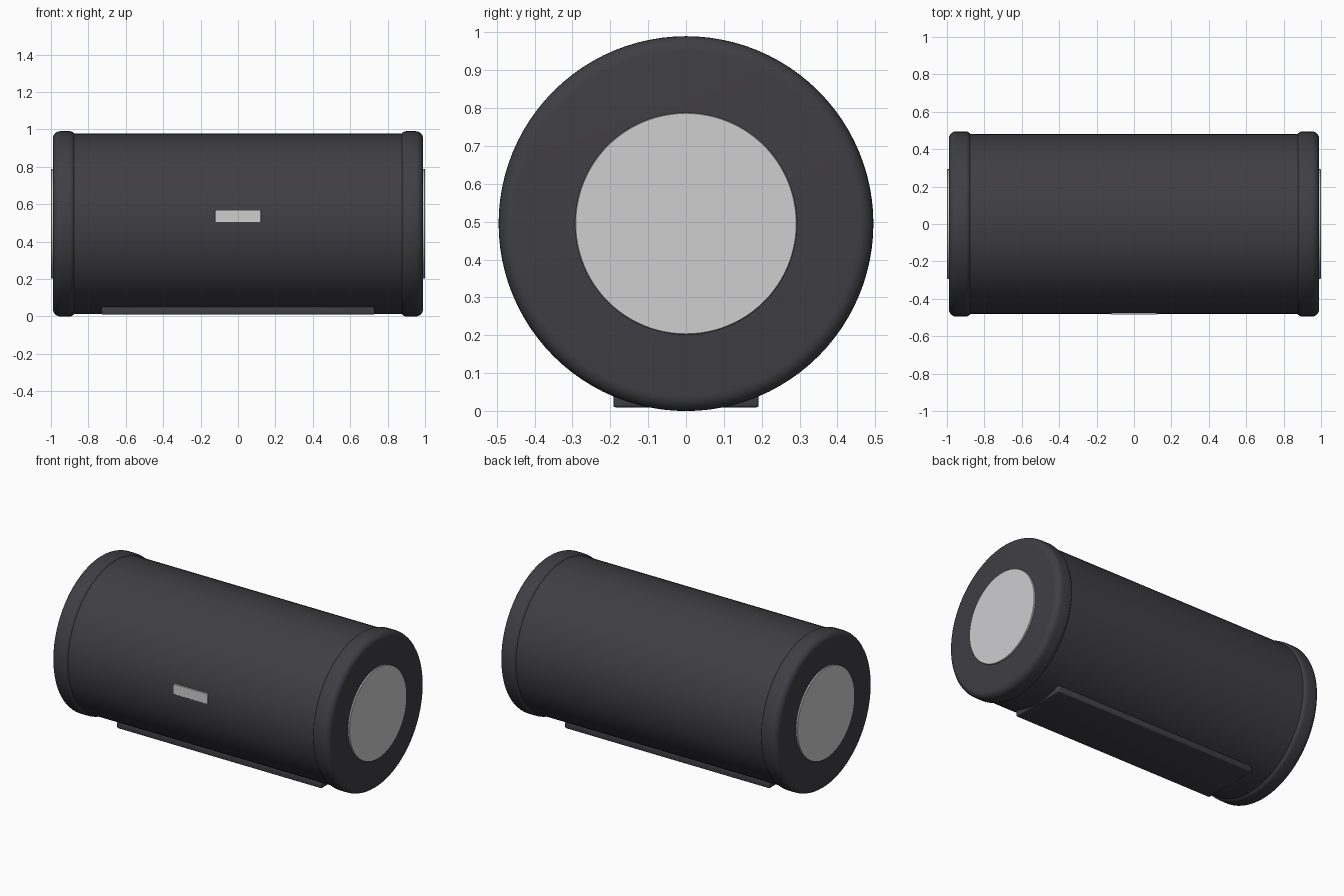
import bpy
import bmesh
from math import pi, cos, sin, radians
from mathutils import Matrix, Vector

CENTRE_Z = 0.495

cube = bpy.data.objects.get("Cube")
if cube:
    bpy.data.objects.remove(cube, do_unlink=True)


def material(name, colour):
    mat = bpy.data.materials.new(name)
    mat.use_nodes = True
    mat.diffuse_color = colour
    mat.node_tree.nodes["Principled BSDF"].inputs["Base Color"].default_value = colour
    return mat


charcoal = material("charcoal", (0.050, 0.048, 0.056, 1))
silver = material("silver", (0.62, 0.62, 0.63, 1))


def finish(name, bm, mat):
    bmesh.ops.recalc_face_normals(bm, faces=bm.faces)
    mesh = bpy.data.meshes.new(name)
    bm.to_mesh(mesh)
    bm.free()
    mesh.materials.append(mat)
    obj = bpy.data.objects.new(name, mesh)
    bpy.context.collection.objects.link(obj)
    bpy.ops.object.select_all(action="DESELECT")
    obj.select_set(True)
    bpy.context.view_layer.objects.active = obj
    bpy.ops.object.shade_smooth_by_angle(angle=radians(35))
    return obj


def revolve(name, profile, mat, side=1, steps=96):
    """Spin (x, radius) points around the long axis; ends lie on the axis."""
    bm = bmesh.new()
    verts = [bm.verts.new((x * side, 0, r)) for x, r in profile]
    edges = [bm.edges.new(pair) for pair in zip(verts, verts[1:])]
    bmesh.ops.spin(bm, geom=verts + edges, cent=(0, 0, 0), axis=(1, 0, 0),
                   angle=2 * pi, steps=steps)
    bmesh.ops.remove_doubles(bm, verts=bm.verts, dist=0.0001)
    bmesh.ops.translate(bm, verts=bm.verts, vec=(0, 0, CENTRE_Z))
    return finish(name, bm, mat)


def arc(x, r, radius, start, end, steps=6):
    angles = [radians(start + (end - start) * i / steps) for i in range(steps + 1)]
    return [(x + radius * cos(a), r + radius * sin(a)) for a in angles]


def box(name, size, centre, mat, bevel, segments=3):
    bm = bmesh.new()
    bmesh.ops.create_cube(bm, size=1, matrix=Matrix.Translation(Vector(centre))
                          @ Matrix.Diagonal((*size, 1)))
    bmesh.ops.bevel(bm, geom=bm.edges[:], offset=bevel, segments=segments,
                    profile=0.5, affect="EDGES")
    return finish(name, bm, mat)


# Cylindrical body
revolve("body", [(-0.9, 0), (-0.9, 0.482), (0.9, 0.482), (0.9, 0)], charcoal)

# Rounded end caps with raised silver discs
cap_profile = ([(0.87, 0), (0.87, 0.465)] + arc(0.9, 0.465, 0.03, 180, 90)
               + arc(0.95, 0.455, 0.04, 90, 0) + [(0.99, 0)])
disc_profile = [(0.98, 0), (0.98, 0.293), (0.998, 0.293), (1.0, 0.291), (1.0, 0)]
for label, side in (("left", 1), ("right", -1)):
    revolve(label + "_end_cap", cap_profile, charcoal, side)
    revolve(label + "_end_disc", disc_profile, silver, side)

# Flat base that keeps the cylinder from rolling
box("base_foot", (1.46, 0.384, 0.042), (0, 0, 0.031), charcoal, 0.006)

# Front badge plate
box("front_badge", (0.245, 0.02, 0.066), (0, -0.475, 0.537), silver, 0.001, 1)
